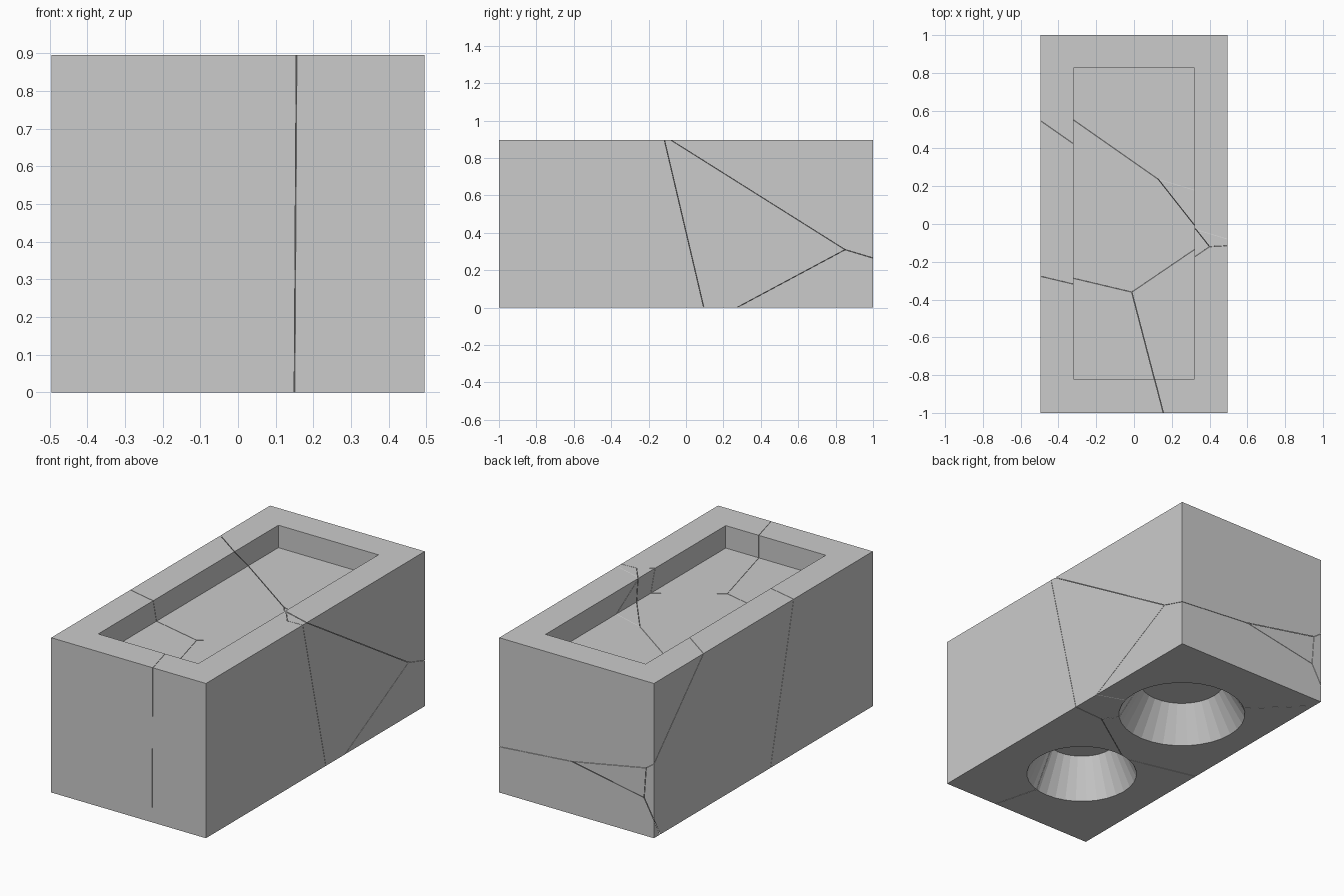
import bpy, bmesh
from mathutils import Vector, Matrix

if "Cube" in bpy.data.objects:
    bpy.data.objects.remove(bpy.data.objects["Cube"])

W, L, H = 0.99, 2.0, 0.895
GAP = 0.001


def finish(name, bm):
    bmesh.ops.recalc_face_normals(bm, faces=bm.faces)
    me = bpy.data.meshes.new(name)
    bm.to_mesh(me)
    bm.free()
    ob = bpy.data.objects.new(name, me)
    bpy.context.collection.objects.link(ob)
    return ob


def box(size, centre):
    bm = bmesh.new()
    m = Matrix.Translation(centre) @ Matrix.Diagonal((*size, 1))
    bmesh.ops.create_cube(bm, size=1, matrix=m)
    return bm


def hollow_cutter(name, y, r_open, r_deep, depth):
    # tapered round hole, extended a little below the base
    e = 0.02
    r0 = r_open + (r_open - r_deep) * e / depth
    bm = bmesh.new()
    bmesh.ops.create_cone(bm, cap_ends=True, segments=32, radius1=r0, radius2=r_deep,
                          depth=depth + e,
                          matrix=Matrix.Translation((0, y, (depth - e) / 2)))
    return finish(name, bm)


# Cutters: top tray and two tapered hollows underneath
cutters = [
    finish("tray_cutter", box((0.64, 1.646, 0.23), (0, 0.003, H - 0.13 + 0.115))),
    hollow_cutter("back_hollow_cutter", 0.408, 0.345, 0.228, 0.20),
    hollow_cutter("front_hollow_cutter", -0.445, 0.30, 0.20, 0.227),
]
for c in cutters:
    c.hide_render = True
    c.hide_viewport = True

# Each chunk is where its linear field (gradient, constant) is the largest
fields = {
    "front_right_chunk": ((0.053, -1.0, -0.235), 0.069),
    "front_left_chunk": ((-0.6096, -1.1723, -0.231), -0.0039),
    "middle_left_chunk": ((-0.408, -0.3215, -0.03), 0.1515),
    "middle_right_chunk": ((0.0, 0.0, 0.0), 0.0),
    "upper_back_chunk": ((0.1373, 0.4575, 0.7274), -0.6824),
    "lower_back_chunk": ((0.0531, 0.1533, -0.2866), -0.0679),
}

# Broken chunks of the block, split along hairline cracks
for name, (g, k) in fields.items():
    bm = box((W, L, H), (0, 0, H / 2))
    for other, (g2, k2) in fields.items():
        if other == name:
            continue
        n = Vector(g2) - Vector(g)
        d = (k2 - k) / n.length
        n.normalize()
        res = bmesh.ops.bisect_plane(bm, geom=bm.verts[:] + bm.edges[:] + bm.faces[:],
                                     dist=1e-6, plane_co=n * (-d - GAP), plane_no=n,
                                     clear_outer=True)
        cut = [e for e in res["geom_cut"] if isinstance(e, bmesh.types.BMEdge)]
        if cut:
            bmesh.ops.holes_fill(bm, edges=cut, sides=0)
    chunk = finish(name, bm)
    for c in cutters:
        mod = chunk.modifiers.new(c.name, 'BOOLEAN')
        mod.operation = 'DIFFERENCE'
        mod.solver = 'EXACT'
        mod.object = c
